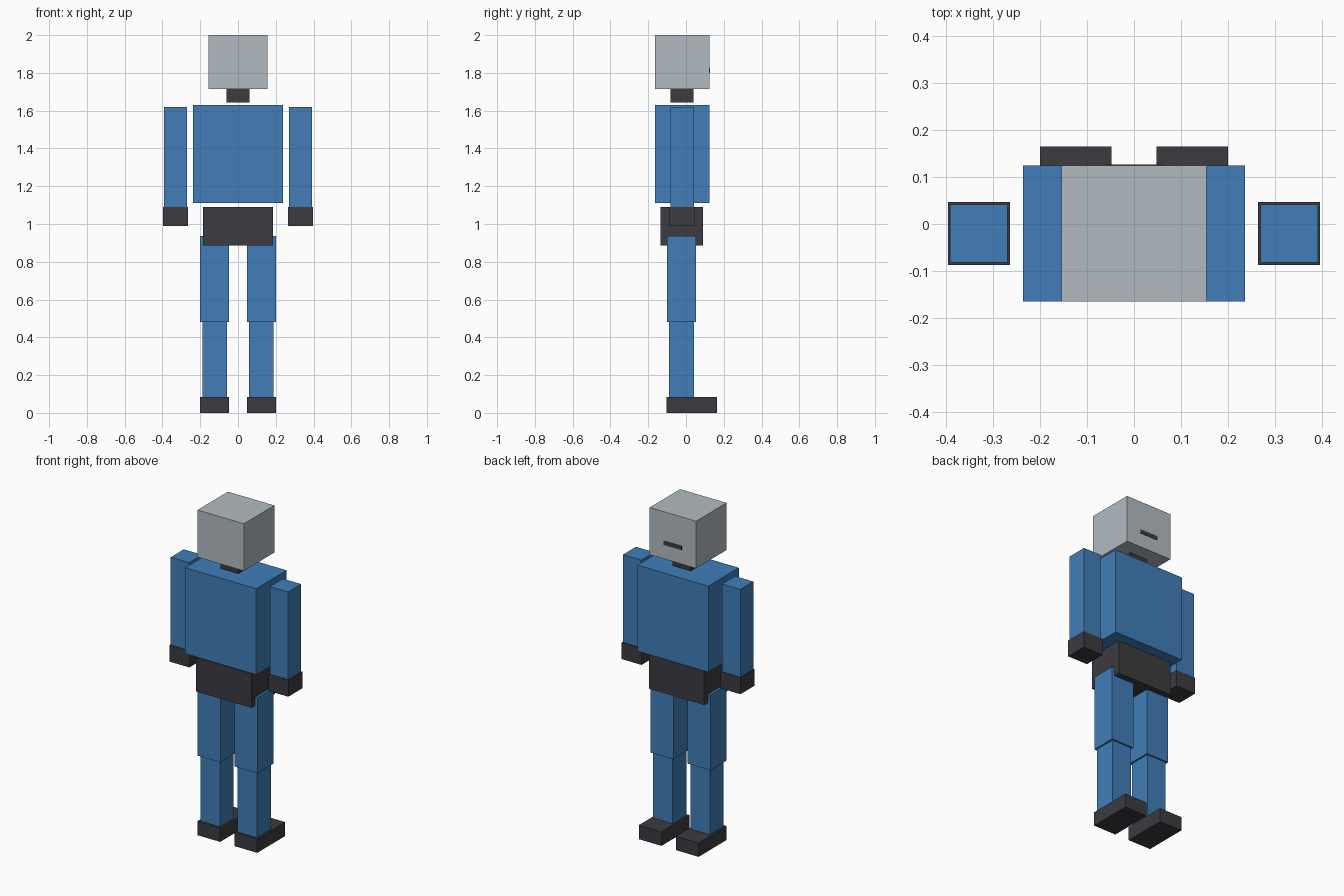
import bpy
import bmesh
from mathutils import Vector

cube = bpy.data.objects.get("Cube")
if cube:
    bpy.data.objects.remove(cube, do_unlink=True)


def make_material(name, rgb):
    mat = bpy.data.materials.new(name)
    mat.use_nodes = True
    color = (*rgb, 1.0)
    mat.diffuse_color = color
    mat.node_tree.nodes["Principled BSDF"].inputs["Base Color"].default_value = color
    return mat


blue = make_material("blue", (0.052, 0.208, 0.485))
grey = make_material("light_grey", (0.45, 0.5, 0.535))
dark = make_material("charcoal", (0.045, 0.043, 0.051))


def box(name, x, y, z, mat):
    """Box spanning the (min, max) range on each axis."""
    low, high = (Vector(c) for c in zip(x, y, z))
    bm = bmesh.new()
    bmesh.ops.create_cube(bm, size=1)
    bmesh.ops.scale(bm, vec=high - low, verts=bm.verts)
    mesh = bpy.data.meshes.new(name)
    bm.to_mesh(mesh)
    bm.free()
    mesh.materials.append(mat)
    obj = bpy.data.objects.new(name, mesh)
    obj.location = (low + high) / 2
    bpy.context.collection.objects.link(obj)
    return obj


def pair(name, x, y, z, mat):
    """Matching boxes on the left (+x) and right (-x)."""
    box("left_" + name, x, y, z, mat)
    box("right_" + name, (-x[1], -x[0]), y, z, mat)


# Head, mouth and trunk
box("head", (-0.155, 0.155), (-0.165, 0.125), (1.715, 2.0), grey)
box("mouth", (-0.06, 0.06), (0.121, 0.127), (1.8, 1.825), dark)
box("neck", (-0.06, 0.06), (-0.083, 0.041), (1.642, 1.715), dark)
box("torso", (-0.237, 0.237), (-0.165, 0.125), (1.11, 1.63), blue)
box("pelvis", (-0.185, 0.185), (-0.136, 0.091), (0.885, 1.09), dark)

# Arms
pair("arm", (0.27, 0.392), (-0.082, 0.042), (1.09, 1.62), blue)
pair("hand", (0.264, 0.397), (-0.087, 0.047), (0.99, 1.09), dark)

# Legs
pair("thigh", (0.048, 0.2), (-0.1, 0.053), (0.48, 0.936), blue)
pair("shin", (0.059, 0.189), (-0.089, 0.043), (0.084, 0.48), blue)
pair("foot", (0.048, 0.2), (-0.102, 0.165), (0.0, 0.084), dark)
